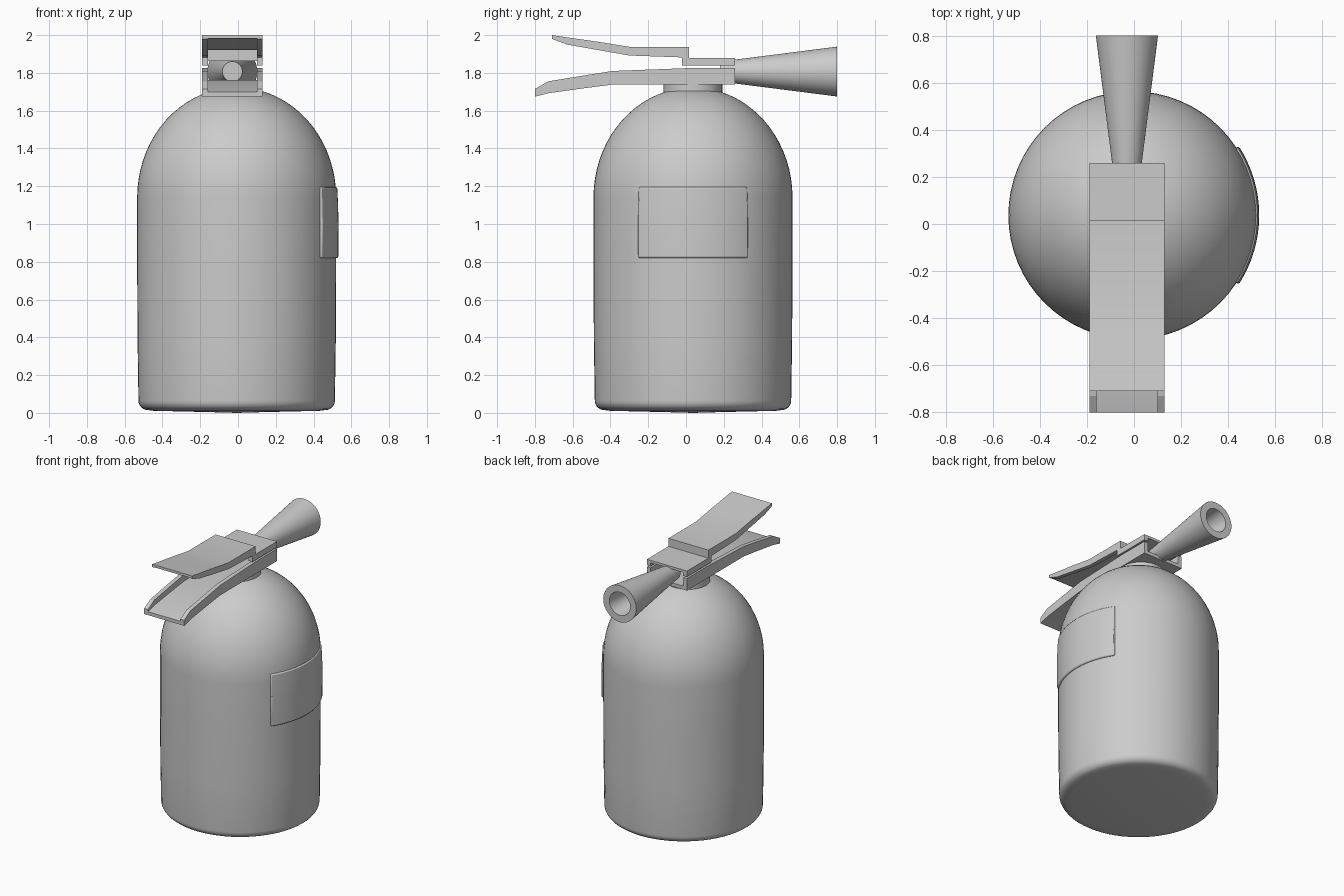
import bpy
from math import sin, cos, pi, radians
from mathutils import Matrix

if "Cube" in bpy.data.objects:
    bpy.data.objects.remove(bpy.data.objects["Cube"])

BX, BY, R = -0.007, 0.037, 0.527   # tank axis and radius
VX = -0.03                         # valve centre line


def make(name, verts, faces, angle=35):
    me = bpy.data.meshes.new(name)
    me.from_pydata(verts, [], faces)
    import bmesh
    bm = bmesh.new()
    bm.from_mesh(me)
    bmesh.ops.remove_doubles(bm, verts=bm.verts, dist=1e-5)
    bmesh.ops.recalc_face_normals(bm, faces=bm.faces)
    bm.to_mesh(me)
    bm.free()
    ob = bpy.data.objects.new(name, me)
    bpy.context.collection.objects.link(ob)
    bpy.ops.object.select_all(action='DESELECT')
    ob.select_set(True)
    bpy.context.view_layer.objects.active = ob
    bpy.ops.object.shade_smooth_by_angle(angle=radians(angle))
    return ob


def lathe(name, prof, matrix, segs=64):
    """Spin (radius, height) points that start and end on the axis."""
    n = len(prof)
    verts = [matrix @ Matrix.Rotation(2 * pi * s / segs, 4, 'Z') @ Matrix.Translation((r, 0, z)) for s in range(segs) for r, z in prof]
    verts = [m.to_translation() for m in verts]
    faces = []
    for s in range(segs):
        a, b = s * n, (s + 1) % segs * n
        for i in range(n - 1):
            if prof[i][0] == 0:
                f = (a, a + 1, b + 1) if i == 0 else (a + i, a + i + 1, b + i + 1)
            elif prof[i + 1][0] == 0:
                f = (a + i, a + i + 1, b + i)
            else:
                f = (a + i, a + i + 1, b + i + 1, b + i)
            faces.append(f)
    return make(name, verts, faces)


def loft(name, rings, angle=35):
    """Skin closed sections and cap both ends."""
    n = len(rings[0])
    verts = [v for ring in rings for v in ring]
    faces = [(k * n + i, k * n + (i + 1) % n, (k + 1) * n + (i + 1) % n, (k + 1) * n + i)
             for k in range(len(rings) - 1) for i in range(n)]
    faces += [tuple(range(n)), tuple(range(len(verts) - n, len(verts)))]
    return make(name, verts, faces, angle)


def channel(name, stations, wall=0.03, half=0.16):
    """U-section lever; station = plate outside, plate inside, wall rim as (y, z)."""
    rings = []
    for o, i, e in stations:
        side = [(half, o), (half, e), (half - wall, e), (half - wall, i)]
        ring = [(VX + x, *p) for x, p in side]
        ring += [(VX - x, *p) for x, p in reversed(side)]
        rings.append(ring)
    return loft(name, rings, 20)


# tank: rounded foot, straight wall, elliptical dome
body = [(0, 0), (0.14, 0.004), (0.44, 0.011)]
body += [(0.47 + 0.05 * sin(a), 0.065 - 0.05 * cos(a)) for a in [pi / 12 * k for k in range(1, 7)]]
body += [(0.525, 0.4), (R, 0.8)]
body += [(R * cos(a), 1.14 + 0.583 * sin(a)) for a in [pi / 36 * k for k in range(18)]]
body += [(0, 1.723)]
lathe("tank", body, Matrix.Translation((BX, BY, 0)))

# neck
lathe("neck", [(0, 1.62), (0.155, 1.62), (0.155, 1.745), (0, 1.745)],
      Matrix.Translation((VX, BY, 0)))

# discharge horn with hollow mouth
horn = [(0, 0.18), (0.053, 0.18), (0.132, 0.80), (0.083, 0.80), (0.045, 0.45), (0, 0.45)]
lathe("horn", horn, Matrix.Translation((VX, 0, 1.807)) @ Matrix.Rotation(-pi / 2, 4, 'X'), 48)

# lower handle, channel open upwards
low = [(-0.80, 1.674, 1.715), (-0.73, 1.692, 1.755), (-0.56, 1.716, 1.783),
       (-0.39, 1.738, 1.81), (0.03, 1.738, 1.826), (0.26, 1.738, 1.826)]
channel("lower_handle", [((y, b), (y, b + 0.025), (y, t)) for y, b, t in low])

# upper lever, channel open downwards, stepped at the valve
up = [(-0.71, 2.0, 1.98), (-0.63, 1.988, 1.95), (-0.46, 1.964, 1.92), (-0.30, 1.938, 1.892)]
stations = [((y, t), (y, t - 0.018), (y, b)) for y, t, b in up]
stations += [((0.015, 1.938), (-0.005, 1.92), (-0.02, 1.882)),
             ((0.015, 1.88), (-0.005, 1.862), (-0.02, 1.838)),
             ((0.26, 1.88), (0.26, 1.862), (0.26, 1.838))]
channel("upper_lever", stations)

# curved label plate on the right side
section = [(0.505, 0.82), (0.538, 0.82), (0.539, 1.0), (0.537, 1.1), (0.532, 1.195), (0.505, 1.195)]
rings = []
for k in range(25):
    a = radians(-33 + 66 * k / 24)
    rings.append([(BX + r * cos(a), BY + r * sin(a), z) for r, z in section])
label = loft("label_plate", rings)
bev = label.modifiers.new("soft_edges", 'BEVEL')
bev.width, bev.segments, bev.limit_method = 0.008, 2, 'ANGLE'
